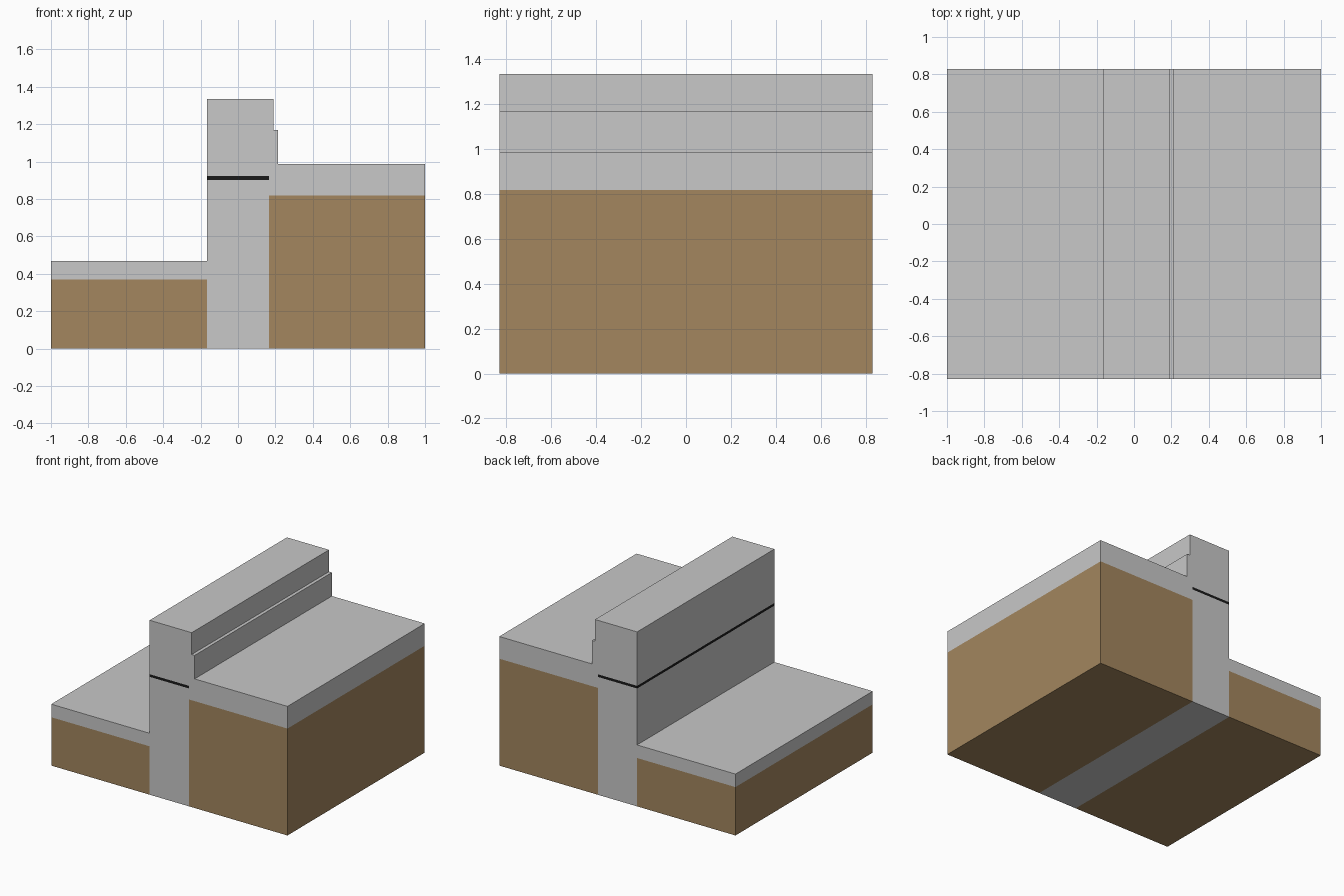
import bpy
import bmesh

if "Cube" in bpy.data.objects:
    bpy.data.objects.remove(bpy.data.objects["Cube"])

DEPTH = 0.83  # half depth of the section block


def material(name, color):
    m = bpy.data.materials.new(name)
    m.diffuse_color = (*color, 1.0)
    m.use_nodes = True
    m.node_tree.nodes["Principled BSDF"].inputs["Base Color"].default_value = m.diffuse_color
    return m


concrete = material("concrete_grey", (0.58, 0.58, 0.58))
soil = material("soil_brown", (0.366, 0.238, 0.112))
membrane = material("membrane_black", (0.01, 0.01, 0.01))


def extrude_profile(name, points, mat):
    """Extrude an x-z outline through the full depth."""
    bm = bmesh.new()
    face = bm.faces.new([bm.verts.new((x, -DEPTH, z)) for x, z in points])
    ret = bmesh.ops.extrude_face_region(bm, geom=[face])
    verts = [g for g in ret["geom"] if isinstance(g, bmesh.types.BMVert)]
    bmesh.ops.translate(bm, verts=verts, vec=(0, 2 * DEPTH, 0))
    bmesh.ops.recalc_face_normals(bm, faces=bm.faces[:])
    mesh = bpy.data.meshes.new(name)
    bm.to_mesh(mesh)
    bm.free()
    mesh.materials.append(mat)
    obj = bpy.data.objects.new(name, mesh)
    bpy.context.collection.objects.link(obj)


def slab(name, x0, x1, z0, z1, mat):
    extrude_profile(name, [(x0, z0), (x1, z0), (x1, z1), (x0, z1)], mat)


L, R = -0.167, 0.165       # wall faces
D0, D1 = 0.902, 0.922      # damp course bottom and top

# Ground on both sides of the wall
slab("low_ground", -1, L, 0, 0.37, soil)
slab("high_ground", R, 1, 0, 0.818, soil)

# Paving and floor slab
slab("low_paving", -1, L, 0.37, 0.47, concrete)
slab("high_floor", R, 1, 0.818, 0.988, concrete)

# Wall, split by the damp course, with a stepped skirting ledge on the floor side
slab("lower_wall", L, R, 0, D0, concrete)
slab("damp_course", L, R, D0, D1, membrane)
extrude_profile("upper_wall", [
    (L, D1), (R, D1), (R, 0.988), (0.214, 0.988), (0.214, 1.168),
    (0.189, 1.168), (0.189, 1.335), (L, 1.335)], concrete)
